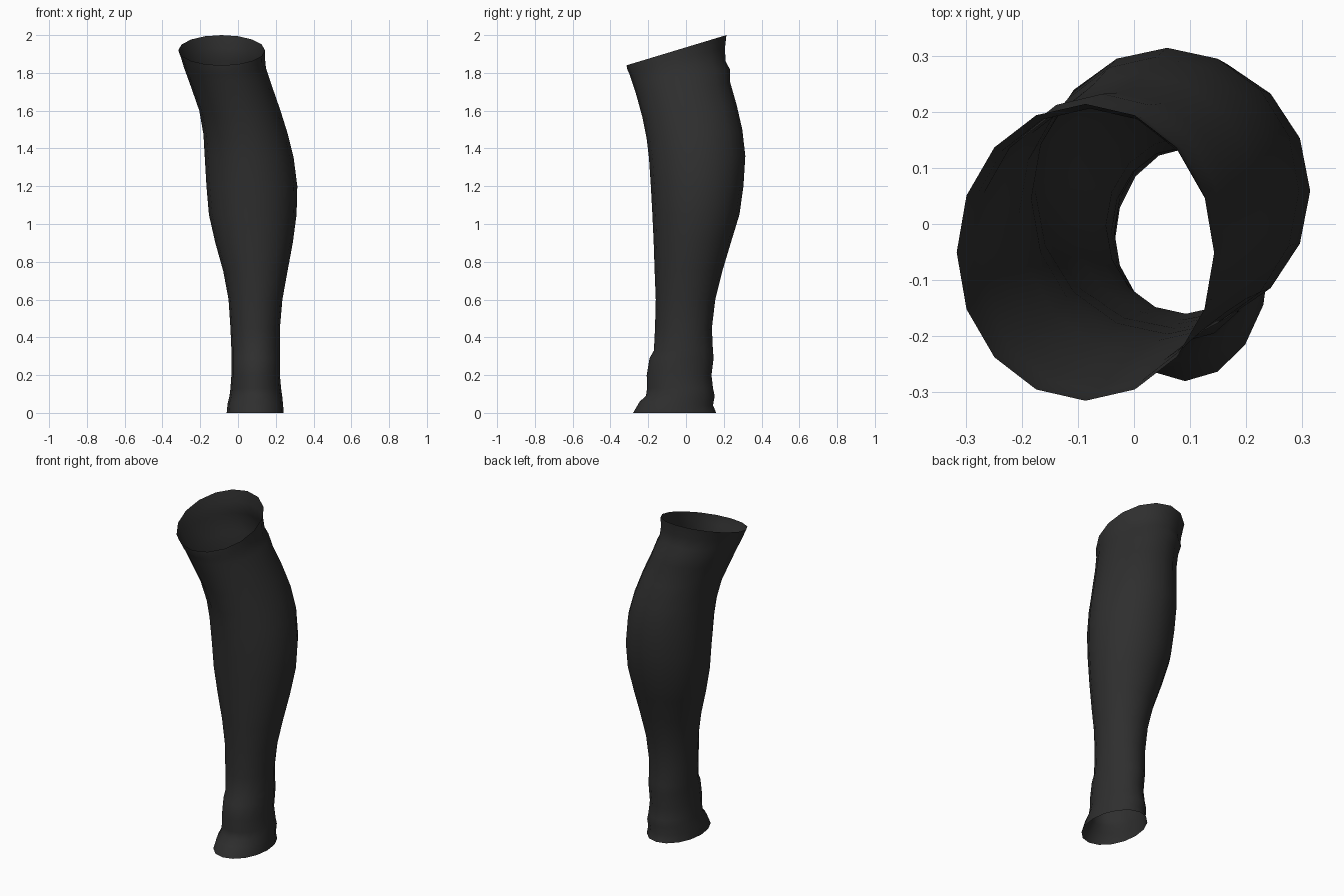
import bpy, bmesh, math

SIDES = 16

# Rings: z at front, z at back, x min, x max, y min, y max
RINGS = [
    (0.00, 0.00, -0.060, 0.242, -0.280, 0.160),
    (0.06, 0.04, -0.055, 0.238, -0.245, 0.143),
    (0.09, 0.09, -0.045, 0.234, -0.212, 0.152),
    (0.13, 0.13, -0.040, 0.228, -0.206, 0.143),
    (0.20, 0.20, -0.035, 0.222, -0.208, 0.135),
    (0.29, 0.29, -0.035, 0.222, -0.193, 0.146),
    (0.33, 0.34, -0.035, 0.222, -0.170, 0.142),
    (0.45, 0.45, -0.040, 0.222, -0.164, 0.137),
    (0.60, 0.60, -0.050, 0.235, -0.160, 0.155),
    (0.75, 0.75, -0.078, 0.262, -0.166, 0.192),
    (0.90, 0.90, -0.120, 0.290, -0.171, 0.237),
    (1.05, 1.05, -0.154, 0.310, -0.178, 0.283),
    (1.20, 1.20, -0.167, 0.314, -0.186, 0.304),
    (1.35, 1.36, -0.176, 0.294, -0.196, 0.314),
    (1.45, 1.50, -0.183, 0.264, -0.208, 0.298),
    (1.57, 1.63, -0.205, 0.225, -0.232, 0.268),
    (1.68, 1.75, -0.245, 0.185, -0.262, 0.234),
    (1.76, 1.82, -0.272, 0.160, -0.288, 0.232),
    (1.79, 1.86, -0.285, 0.148, -0.298, 0.210),
    (1.82, 1.93, -0.300, 0.143, -0.311, 0.206),
    (1.84, 2.00, -0.316, 0.143, -0.315, 0.214),
]

fabric = bpy.data.materials.new("charcoal fabric")
fabric.diffuse_color = (0.028, 0.028, 0.028, 1)

# Open sleeve lofted through tilted oval rings
bm = bmesh.new()
loops = []
for zf, zb, x0, x1, y0, y1 in RINGS:
    loop = []
    for i in range(SIDES):
        a = 2 * math.pi * i / SIDES
        c, s = math.cos(a), math.sin(a)
        loop.append(bm.verts.new(((x0 + x1) / 2 + (x1 - x0) / 2 * c,
                                  (y0 + y1) / 2 + (y1 - y0) / 2 * s,
                                  (zf + zb) / 2 + (zb - zf) / 2 * s)))
    loops.append(loop)
for low, high in zip(loops, loops[1:]):
    for i in range(SIDES):
        j = (i + 1) % SIDES
        bm.faces.new((low[i], low[j], high[j], high[i]))

mesh = bpy.data.meshes.new("leg_sleeve")
bm.to_mesh(mesh)
bm.free()
mesh.materials.append(fabric)
sleeve = bpy.data.objects.new("leg_sleeve", mesh)
bpy.context.collection.objects.link(sleeve)

# Smooth cloth shading
bpy.context.view_layer.objects.active = sleeve
sleeve.select_set(True)
bpy.ops.object.shade_smooth_by_angle(angle=math.radians(50))
